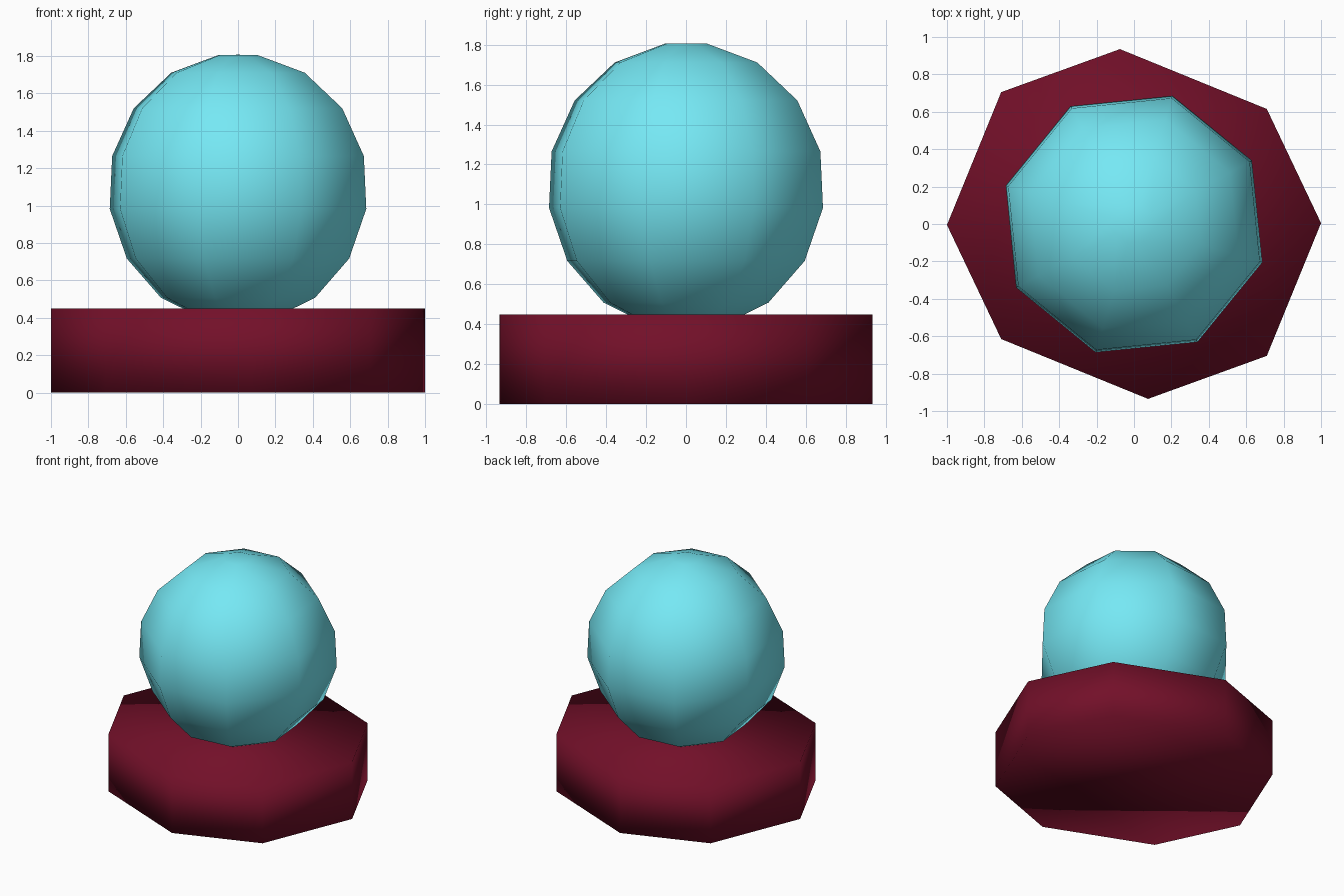
import bpy, bmesh, math

if "Cube" in bpy.data.objects:
    bpy.data.objects.remove(bpy.data.objects["Cube"])

def material(name, rgb):
    m = bpy.data.materials.new(name)
    m.diffuse_color = (*rgb, 1)
    m.use_nodes = True
    m.node_tree.nodes["Principled BSDF"].inputs["Base Color"].default_value = m.diffuse_color
    return m

def make_object(name, bm, mat):
    bmesh.ops.recalc_face_normals(bm, faces=bm.faces)
    for f in bm.faces:
        f.smooth = True
    me = bpy.data.meshes.new(name)
    bm.to_mesh(me)
    bm.free()
    me.materials.append(mat)
    ob = bpy.data.objects.new(name, me)
    bpy.context.collection.objects.link(ob)
    return ob

# Base: uneven eight-sided slab, half outline repeated by a half turn
half = [(1, 0.005), (0.71, 0.615), (-0.075, 0.935), (-0.71, 0.705)]
outline = half + [(-x, -y) for x, y in half]
bm = bmesh.new()
bottom = bm.faces.new([bm.verts.new((x, y, 0)) for x, y in outline])
ext = bmesh.ops.extrude_face_region(bm, geom=[bottom], use_keep_orig=True)
for v in ext["geom"]:
    if isinstance(v, bmesh.types.BMVert):
        v.co.z = 0.45
make_object("base", bm, material("dark_red", (0.17, 0.005, 0.022)))

# Ball: eight-sided, rings spaced 22.5 degrees, sunk a little into the base
SIDES, R, CZ, TURN = 8, 0.724, 1.09, math.radians(28.3)
bm = bmesh.new()
rings = []
for k in range(8):
    e = math.radians(81.5 - 22.5 * k)
    r, z = R * math.cos(e), CZ + R * math.sin(e)
    rings.append([bm.verts.new((r * math.cos(TURN + i * math.tau / SIDES),
                                r * math.sin(TURN + i * math.tau / SIDES), z))
                  for i in range(SIDES)])
for a, b in zip(rings, rings[1:]):
    for i in range(SIDES):
        j = (i + 1) % SIDES
        bm.faces.new((a[i], a[j], b[j], b[i]))
for ring, z in ((rings[0], 1.807), (rings[-1], CZ - R)):
    pole = bm.verts.new((0, 0, z))
    for i in range(SIDES):
        bm.faces.new((ring[i], ring[(i + 1) % SIDES], pole))
make_object("ball", bm, material("turquoise", (0.18, 0.81, 0.91)))
